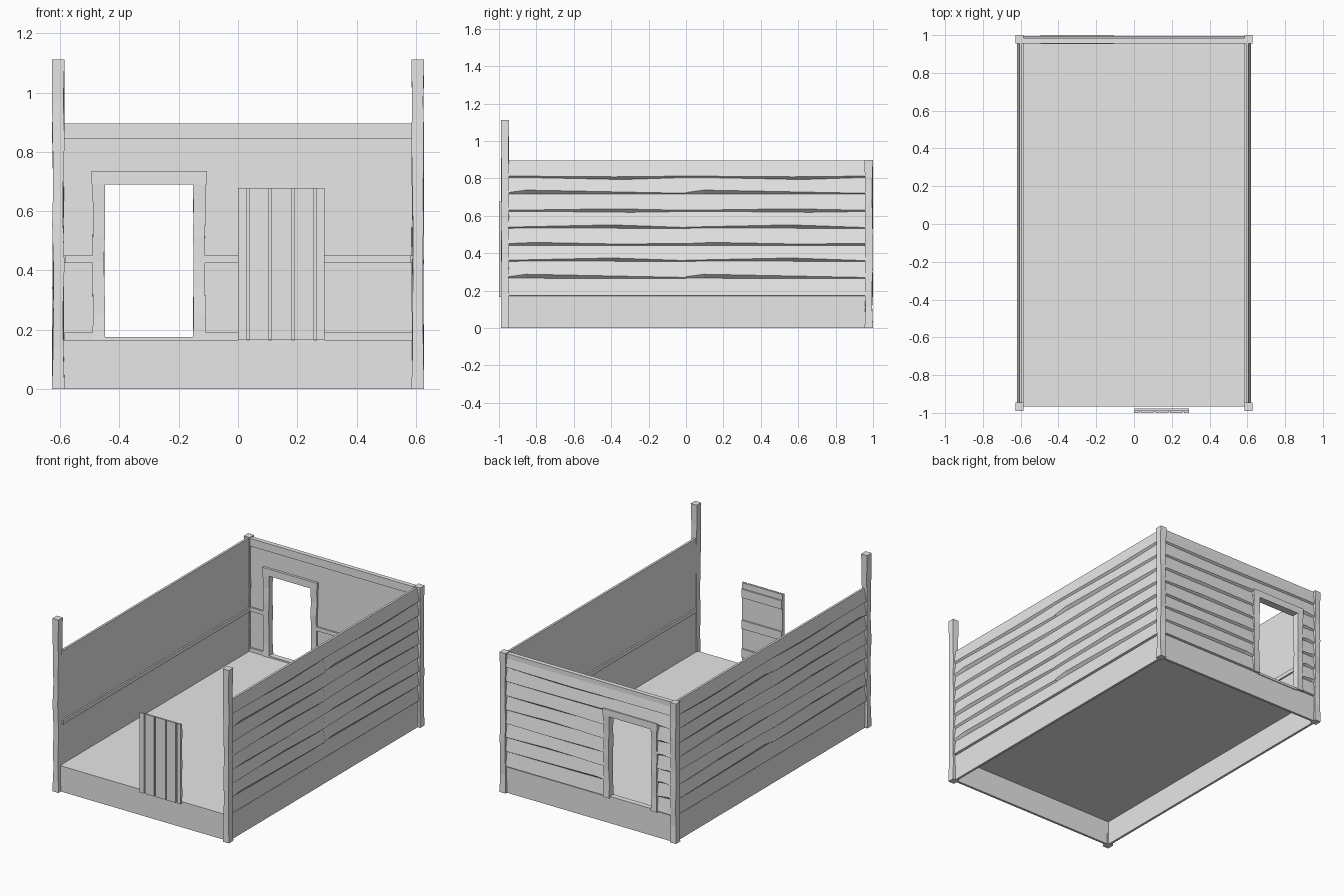
import bpy
import bmesh
import random
from mathutils import Vector

random.seed(4)
if "Cube" in bpy.data.objects:
    bpy.data.objects.remove(bpy.data.objects["Cube"], do_unlink=True)

grey = bpy.data.materials.new("plain_grey")
grey.use_nodes = True
grey.diffuse_color = (0.8, 0.8, 0.8, 1)
grey.node_tree.nodes["Principled BSDF"].inputs["Base Color"].default_value = (0.8, 0.8, 0.8, 1)


def finish(name, bm):
    bmesh.ops.recalc_face_normals(bm, faces=bm.faces)
    mesh = bpy.data.meshes.new(name)
    bm.to_mesh(mesh)
    bm.free()
    mesh.materials.append(grey)
    obj = bpy.data.objects.new(name, mesh)
    bpy.context.collection.objects.link(obj)
    return obj


def loft(bm, rings):
    """Skin closed rings of points and cap both ends."""
    rows = [[bm.verts.new(p) for p in ring] for ring in rings]
    n = len(rows[0])
    for a, b in zip(rows, rows[1:]):
        for i in range(n):
            j = (i + 1) % n
            bm.faces.new((a[i], a[j], b[j], b[i]))
    bm.faces.new(rows[0])
    bm.faces.new(rows[-1])


def add_box(bm, x, y, z):
    loft(bm, [[(x[0], y[0], h), (x[1], y[0], h), (x[1], y[1], h), (x[0], y[1], h)] for h in z])


def box(name, x, y, z):
    bm = bmesh.new()
    add_box(bm, x, y, z)
    return finish(name, bm)


def worn_beam(bm, x, y, z, wear, steps=6):
    """Upright beam whose edges wander slightly between its ends."""
    rings = []
    for k in range(steps + 1):
        w = wear if 0 < k < steps else 0
        h = z[0] + (z[1] - z[0]) * k / steps
        ring = [(x[0], y[0]), (x[1], y[0]), (x[1], y[1]), (x[0], y[1])]
        cx, cy = sum(x) / 2, sum(y) / 2
        rings.append([(px + (cx - px) * random.uniform(0, w),
                       py + (cy - py) * random.uniform(0, w), h) for px, py in ring])
    loft(bm, rings)


# Corner posts, taller at the front
for side, sx in (("left", 1), ("right", -1)):
    for end, y, top in (("front", (-0.99, -0.945), 1.112), ("back", (0.955, 1.0), 0.9)):
        bm = bmesh.new()
        worn_beam(bm, sorted((sx * 0.585, sx * 0.628)), y, (0, top), 0.25, 8)
        finish(f"{end}_{side}_post", bm)

# Floor and the skirt around its open underside
box("floor", (-0.6, 0.6), (-0.965, 0.97), (0.155, 0.165))
box("front_skirt", (-0.59, 0.59), (-0.965, -0.95), (0, 0.165))
box("back_skirt", (-0.59, 0.59), (0.97, 0.985), (0, 0.165))
for side, sx in (("left", 1), ("right", -1)):
    across = sorted((sx * 0.595, sx * 0.61))
    box(f"{side}_skirt", across, (-0.95, 0.96), (0, 0.165))
    box(f"{side}_wall", sorted((sx * 0.592, sx * 0.606)), (-0.95, 0.96), (0.165, 0.895))
    box(f"{side}_inner_rail", sorted((sx * 0.582, sx * 0.594)), (-0.945, 0.955), (0.425, 0.45))

# Back wall with doorway
bm = bmesh.new()
for x, z in (((-0.59, -0.46), (0.165, 0.895)), ((-0.14, 0.59), (0.165, 0.895)),
             ((-0.46, -0.14), (0.7, 0.895))):
    add_box(bm, x, (0.968, 0.98), z)
finish("back_wall", bm)
box("back_top_rail", (-0.585, 0.585), (0.956, 0.985), (0.845, 0.895))
for name, z in (("back_inner_rail", (0.425, 0.45)), ("back_baseboard", (0.165, 0.19))):
    bm = bmesh.new()
    for x in ((-0.585, -0.48), (-0.12, 0.585)):
        add_box(bm, x, (0.958, 0.97), z)
    finish(name, bm)

# Worn door frame
bm = bmesh.new()
for x in ((-0.492, -0.448), (-0.152, -0.108)):
    worn_beam(bm, x, (0.953, 1.0), (0.165, 0.69), 0.22)
add_box(bm, (-0.495, -0.105), (0.952, 1.0), (0.69, 0.735))
add_box(bm, (-0.45, -0.15), (0.955, 0.99), (0.16, 0.175))
finish("door_frame", bm)

# Lapped siding: each row is a wedge with an uneven, undercut lower edge
EDGES = {
    "straight": ((0, .004, 0), (1, .004, 0)),
    "early": ((0, .01, 0), (.1, .023, 0), (1, .006, 0)),
    "middle": ((0, .008, 0), (.58, .02, 0), (1, .006, 0)),
    "even": ((0, .012, 0), (.15, .018, 0), (.6, .01, 0), (1, .012, 0)),
    "slim": ((0, .008, 0), (.6, .016, -.006), (1, .008, 0)),
    "dip": ((0, .008, 0), (.6, .004, -.016), (1, .008, 0)),
}
ROWS = ["straight", "early", "middle", "even", "middle", "slim", "early", "dip"]
LEVELS = [0.17, 0.265, 0.355, 0.44, 0.532, 0.622, 0.715, 0.805, 0.895]


def plank(bm, place, start, end, low, high, edge, scale):
    rings = []
    for t, lift, drop in EDGES[edge]:
        a = start + (end - start) * t
        rings.append([place(a, 0, low + drop * scale),
                      place(a, 0.016, low + lift * scale),
                      place(a, 0.002, high + 0.004 * (high < 0.89)),
                      place(a, 0, high)])
    loft(bm, rings)


for side, sx in (("left", 1), ("right", -1)):
    bm = bmesh.new()
    for i, edge in enumerate(ROWS):
        for span in ((-0.95, 0.0), (0.0, 0.957)):
            plank(bm, lambda a, d, z: Vector((sx * (0.604 + d), a, z)),
                  *span, LEVELS[i], LEVELS[i + 1], edge, 1.0)
    finish(f"{side}_siding", bm)

bm = bmesh.new()
for i, edge in enumerate(ROWS):
    spans = [(-0.587, 0.587)] if LEVELS[i] > 0.71 else [(-0.587, -0.475), (-0.125, 0.587)]
    for span in spans:
        plank(bm, lambda a, d, z: Vector((a, 0.978 + d, z)),
              *span, max(LEVELS[i], 0.17), LEVELS[i + 1], edge, 0.7)
finish("back_siding", bm)

# Loose plank door at the front, braced on its inner side
bm = bmesh.new()
for x in ((0.0, 0.03), (0.038, 0.103), (0.113, 0.183), (0.191, 0.256), (0.265, 0.292)):
    add_box(bm, x, (-1.0, -0.988), (0.165, 0.678))
finish("door_planks", bm)
bm = bmesh.new()
for z in ((0.2, 0.255), (0.385, 0.44), (0.585, 0.64)):
    add_box(bm, (0.002, 0.29), (-0.989, -0.976), z)
finish("door_braces", bm)
box("door_backing", (0.002, 0.29), (-0.992, -0.986), (0.167, 0.676))
